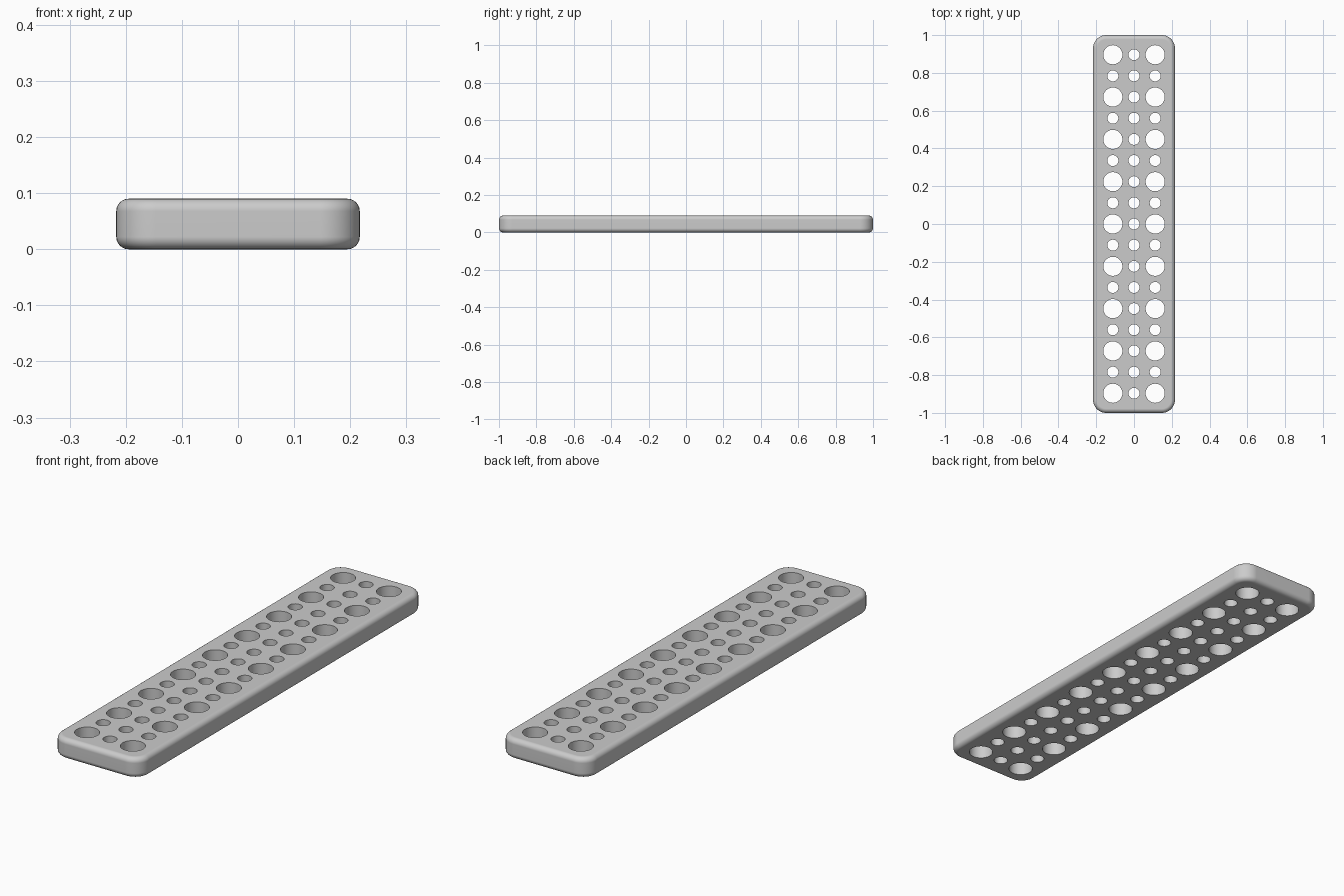
import bpy
import bmesh
from mathutils import Matrix, Vector

cube = bpy.data.objects.get("Cube")
if cube:
    bpy.data.objects.remove(cube, do_unlink=True)

WIDTH, LENGTH, HEIGHT = 0.434, 2.0, 0.09
PITCH = 0.112
CORNER, FILLET = 0.07, 0.022
LARGE, SMALL = 0.0505, 0.029

grey = bpy.data.materials.new("grey plastic")
grey.use_nodes = True
colour = (0.6, 0.6, 0.6, 1)
grey.diffuse_color = colour
grey.node_tree.nodes["Principled BSDF"].inputs["Base Color"].default_value = colour


def make_object(name, bm):
    mesh = bpy.data.meshes.new(name)
    bmesh.ops.recalc_face_normals(bm, faces=bm.faces[:])
    bm.to_mesh(mesh)
    bm.free()
    mesh.materials.append(grey)
    obj = bpy.data.objects.new(name, mesh)
    bpy.context.collection.objects.link(obj)
    return obj


def round_edges(bm, edges, radius, segments):
    bmesh.ops.bevel(bm, geom=edges, offset=radius, segments=segments,
                    profile=0.5, affect='EDGES', clamp_overlap=False)


# Plate: a slab with rounded corners, then filleted rims
bm = bmesh.new()
bmesh.ops.create_cube(bm, size=1)
bmesh.ops.transform(bm, verts=bm.verts[:],
                    matrix=Matrix.Translation((0, 0, HEIGHT / 2))
                    @ Matrix.Diagonal((WIDTH, LENGTH, HEIGHT, 1)))


def is_upright(edge):
    return abs(edge.verts[0].co.z - edge.verts[1].co.z) > HEIGHT / 2


round_edges(bm, [e for e in bm.edges if is_upright(e)], CORNER, 10)
round_edges(bm, [e for e in bm.edges if not is_upright(e)], FILLET, 6)
plate = make_object("perforated_plate", bm)

# Hole cutter: three columns, large holes on every other row outside
bm = bmesh.new()
for row in range(-8, 9):
    for column in (-1, 0, 1):
        radius = LARGE if column and row % 2 == 0 else SMALL
        place = Matrix.Translation(Vector((column * PITCH, row * PITCH, HEIGHT / 2)))
        bmesh.ops.create_cone(bm, cap_ends=True, segments=40, radius1=radius,
                              radius2=radius, depth=HEIGHT * 2, matrix=place)
cutter = make_object("hole_cutter", bm)
cutter.hide_render = True

# Drill the holes, then drop the cutter
bpy.ops.object.select_all(action='DESELECT')
plate.select_set(True)
bpy.context.view_layer.objects.active = plate
drill = plate.modifiers.new("drill", 'BOOLEAN')
drill.operation = 'DIFFERENCE'
drill.solver = 'EXACT'
drill.object = cutter
bpy.ops.object.modifier_apply(modifier=drill.name)
bpy.data.objects.remove(cutter, do_unlink=True)

# Smooth fillets and bores, crisp hole rims, flat large faces
bpy.ops.object.shade_smooth_by_angle(angle=0.6)
weighted = plate.modifiers.new("weighted normals", 'WEIGHTED_NORMAL')
weighted.keep_sharp = True
